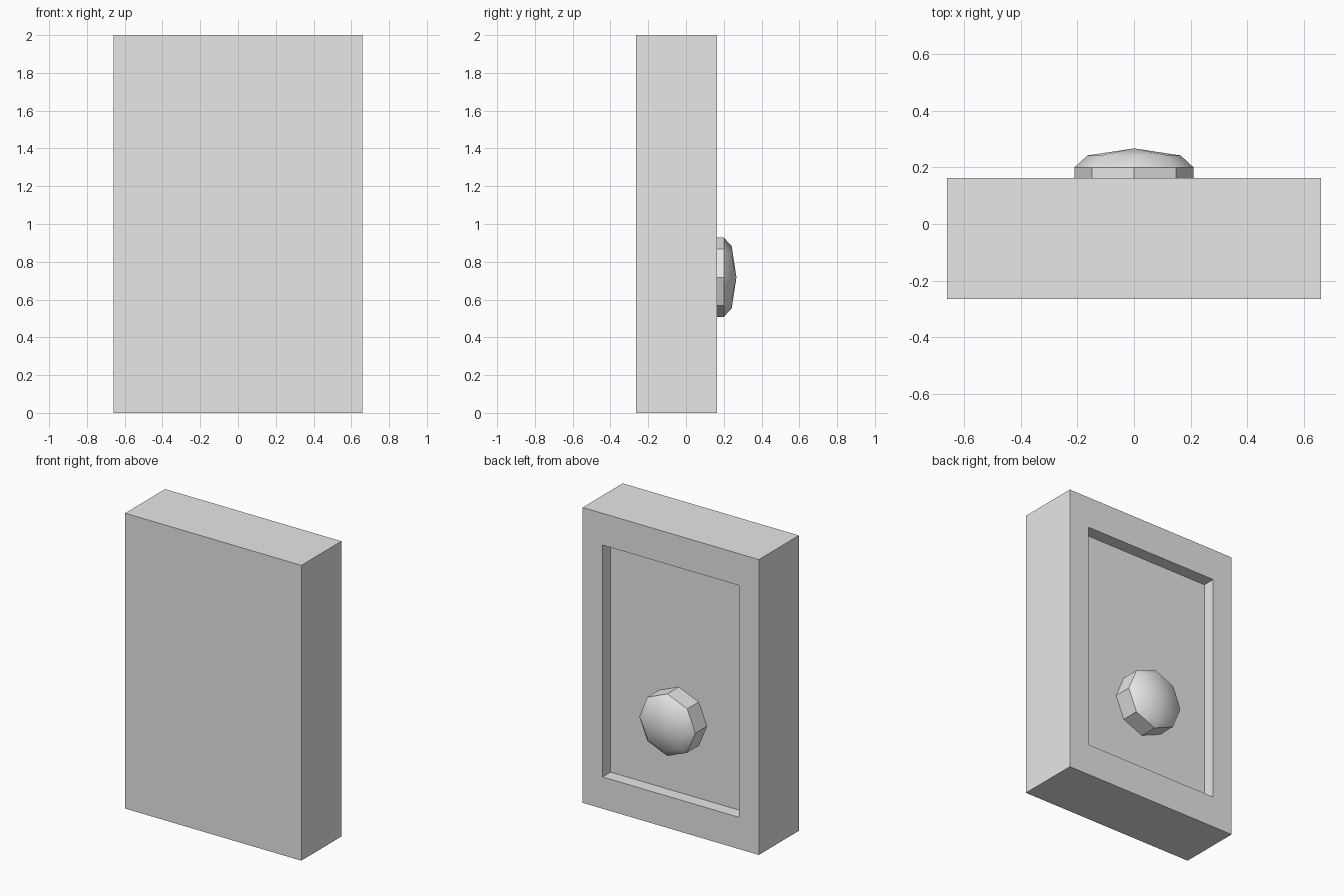
import bpy, bmesh, math
from mathutils import Matrix

cube = bpy.data.objects.get("Cube")
if cube:
    bpy.data.objects.remove(cube, do_unlink=True)

HALF_W, HEIGHT = 0.66, 2.0
FRONT, BACK, FLOOR = -0.265, 0.163, 0.077
MARGIN_X, MARGIN_Z = 0.15, 0.215
KNOB_Z = 0.718

grey = bpy.data.materials.new("light_grey")
grey.use_nodes = True
colour = (0.8, 0.8, 0.8, 1)
grey.diffuse_color = colour
grey.node_tree.nodes["Principled BSDF"].inputs["Base Color"].default_value = colour


def add_object(name, bm):
    bmesh.ops.recalc_face_normals(bm, faces=bm.faces)
    mesh = bpy.data.meshes.new(name)
    bm.to_mesh(mesh)
    bm.free()
    mesh.materials.append(grey)
    obj = bpy.data.objects.new(name, mesh)
    bpy.context.collection.objects.link(obj)
    return obj


# Slab with a rectangular recess sunk into its back
bm = bmesh.new()
bmesh.ops.create_cube(bm, size=1)
bmesh.ops.scale(bm, vec=(2 * HALF_W, BACK - FRONT, HEIGHT), verts=bm.verts)
bmesh.ops.translate(bm, vec=(0, (BACK + FRONT) / 2, HEIGHT / 2), verts=bm.verts)
bm.normal_update()
panel = max(bm.faces, key=lambda f: f.normal.y)
bmesh.ops.inset_individual(bm, faces=[panel], thickness=0.1)
for v in panel.verts:
    v.co.x = math.copysign(HALF_W - MARGIN_X, v.co.x)
    v.co.z = MARGIN_Z if v.co.z < HEIGHT / 2 else HEIGHT - MARGIN_Z
walls = bmesh.ops.extrude_discrete_faces(bm, faces=[panel])["faces"]
for v in walls[0].verts:
    v.co.y = FLOOR
add_object("recessed_slab", bm)

# Eight-sided knob: straight rim, bevel and shallow pointed cap
bm = bmesh.new()
rings = []
for radius, y in ((0.21, FLOOR), (0.21, 0.2), (0.165, 0.242)):
    place = Matrix.Translation((0, y, KNOB_Z)) @ Matrix.Rotation(-math.pi / 2, 4, "X")
    rings.append(bmesh.ops.create_circle(bm, segments=8, radius=radius, matrix=place)["verts"])
tip = bm.verts.new((0, 0.267, KNOB_Z))
for i in range(8):
    j = (i + 1) % 8
    for low, high in zip(rings, rings[1:]):
        bm.faces.new((low[i], low[j], high[j], high[i]))
    bm.faces.new((rings[-1][i], rings[-1][j], tip))
bm.faces.new(rings[0])
knob = add_object("knob", bm)
bpy.ops.object.select_all(action="DESELECT")
knob.select_set(True)
bpy.context.view_layer.objects.active = knob
bpy.ops.object.shade_smooth_by_angle(angle=math.radians(36))
